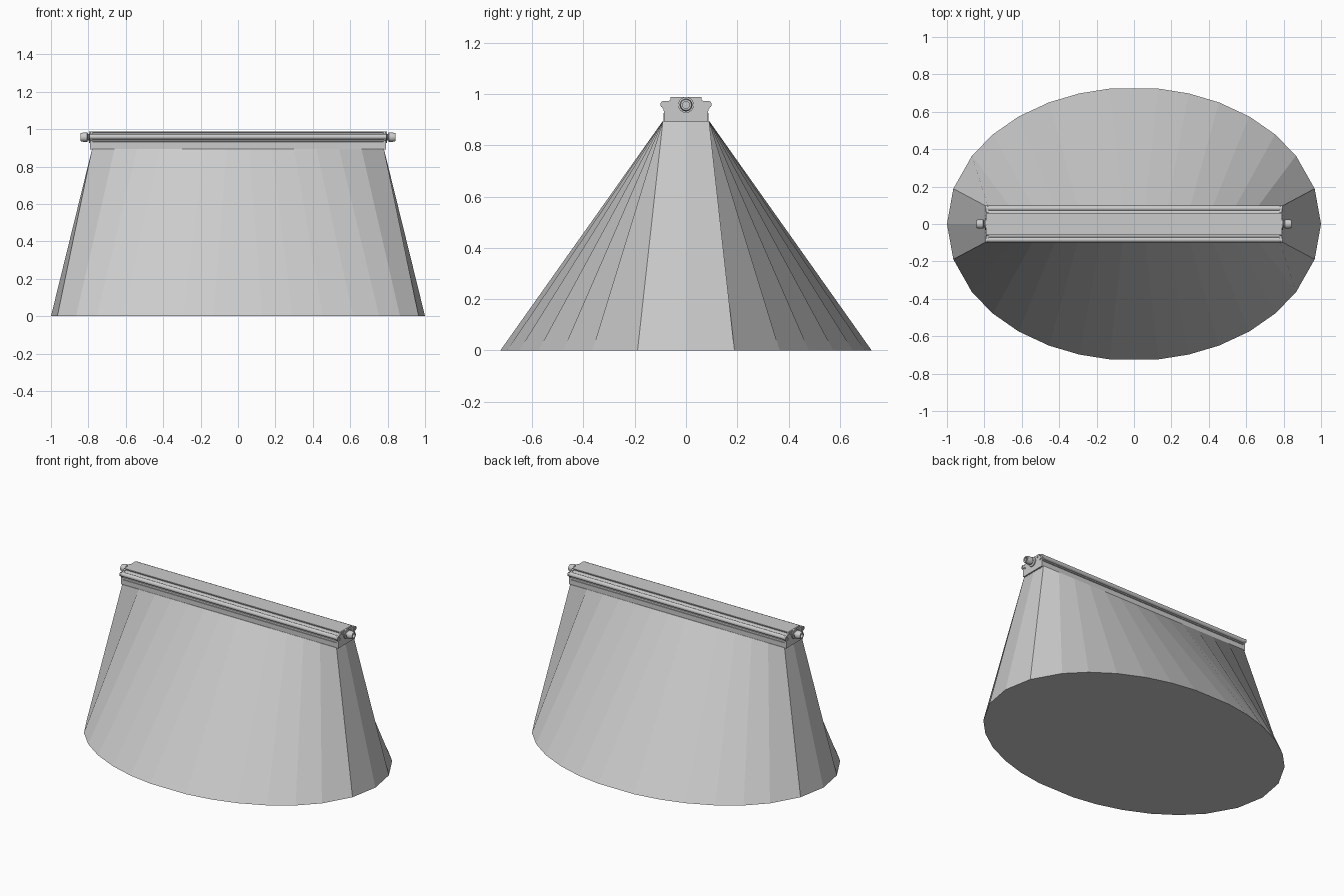
import bpy, bmesh, math

if "Cube" in bpy.data.objects:
    bpy.data.objects.remove(bpy.data.objects["Cube"])

grey = bpy.data.materials.new("light grey")
grey.diffuse_color = (0.6, 0.6, 0.6, 1)
grey.use_nodes = True
grey.node_tree.nodes["Principled BSDF"].inputs["Base Color"].default_value = grey.diffuse_color


def finish(name, bm, smooth=False):
    bmesh.ops.recalc_face_normals(bm, faces=bm.faces)
    me = bpy.data.meshes.new(name)
    bm.to_mesh(me)
    bm.free()
    me.materials.append(grey)
    ob = bpy.data.objects.new(name, me)
    bpy.context.collection.objects.link(ob)
    if smooth:
        bpy.ops.object.select_all(action='DESELECT')
        ob.select_set(True)
        bpy.context.view_layer.objects.active = ob
        bpy.ops.object.shade_smooth_by_angle(angle=math.radians(35))
    return ob


def extrude_x(name, pts, x0, x1, smooth=False):
    """Closed (y, z) outline extruded between two x positions."""
    bm = bmesh.new()
    a = [bm.verts.new((x0, y, z)) for y, z in pts]
    b = [bm.verts.new((x1, y, z)) for y, z in pts]
    n = len(pts)
    for i in range(n):
        j = (i + 1) % n
        bm.faces.new((a[i], a[j], b[j], b[i]))
    bm.faces.new(a)
    bm.faces.new(b)
    return finish(name, bm, smooth)


def mirrored(half):
    return half + [(-y, z) for y, z in reversed(half)]


def circle(y, z, r, n=16):
    return [(y + r * math.cos(2 * math.pi * i / n), z + r * math.sin(2 * math.pi * i / n))
            for i in range(n)]


def lathe_x(name, prof, zc, side, n=24):
    """Ring of (x, radius) points turned around an x axis."""
    bm = bmesh.new()
    rings = []
    for x, r in prof:
        rings.append([bm.verts.new((side * x, y, z)) for y, z in circle(0, zc, r, n)])
    for k in range(len(rings) - 1):
        for i in range(n):
            j = (i + 1) % n
            bm.faces.new((rings[k][i], rings[k][j], rings[k + 1][j], rings[k + 1][i]))
    bm.faces.new(rings[0])
    bm.faces.new(rings[-1])
    return finish(name, bm, True)


# light beam: narrow rectangle at the top lofted to a faceted oval on the ground
quarter = [15, 30, 41, 52, 63, 73, 82.5]
arc = quarter + [180 - a for a in reversed(quarter)]
bottom, top = [(1.0, 0.0)], [(0.78, 0.0)]
for sgn in (1, -1):
    for i, ang in enumerate(arc):
        t = math.radians(ang)
        bottom.append((sgn * math.cos(t), sgn * 0.73 * math.sin(t)))
        top.append((sgn * (0.78 - 1.56 * i / (len(arc) - 1)), sgn * 0.09))
    if sgn == 1:
        bottom.append((-1.0, 0.0))
        top.append((-0.78, 0.0))
bm = bmesh.new()
lo = [bm.verts.new((x, y, 0)) for x, y in bottom]
hi = [bm.verts.new((x, y, 0.895)) for x, y in top]
for i in range(len(lo)):
    j = (i + 1) % len(lo)
    bm.faces.new((lo[i], lo[j], hi[j], hi[i]))
bm.faces.new(lo)
bm.faces.new(hi)
finish("light_beam", bm)

# lens strip and the grooved housing above it
extrude_x("lens_strip", mirrored([(0.088, 0.89), (0.088, 0.926)]), -0.782, 0.782)
extrude_x("housing", mirrored([
    (0.083, 0.924), (0.083, 0.932), (0.088, 0.934), (0.088, 0.941), (0.072, 0.943),
    (0.072, 0.968), (0.064, 0.972), (0.05, 0.974), (0.05, 0.979), (0.06, 0.981),
    (0.06, 0.988)]), -0.785, 0.785)

# rails along both long sides
for s, label in ((1, "back"), (-1, "front")):
    extrude_x(label + "_rail", circle(s * 0.084, 0.959, 0.014), -0.785, 0.785, True)

# end plates, pivot knobs and screws
plate = mirrored([(0.086, 0.892), (0.086, 0.938), (0.093, 0.947), (0.093, 0.97),
                  (0.062, 0.974), (0.058, 0.986)])
knob = [(0.785, 0.031), (0.796, 0.031), (0.798, 0.018), (0.803, 0.018), (0.806, 0.025),
        (0.827, 0.025), (0.843, 0.021), (0.843, 0.013), (0.806, 0.013)]
for s, label in ((1, "right"), (-1, "left")):
    extrude_x(label + "_end_plate", plate, s * 0.778, s * 0.79)
    lathe_x(label + "_pivot_knob", knob, 0.957, s)
    for k, (y, z) in enumerate([(0.07, 0.945), (-0.07, 0.945), (0.045, 0.972), (-0.045, 0.972)]):
        extrude_x(f"{label}_screw_{k}", circle(y, z, 0.006, 10), s * 0.786, s * 0.794, True)
    for k in (1, -1):
        lathe_x(f"{label}_rail_cap_{k}", [(0.785, 0.014), (0.793, 0.014), (0.793, 0.008),
                                          (0.788, 0.008)], 0.959, s, 16).location.y = k * 0.086
